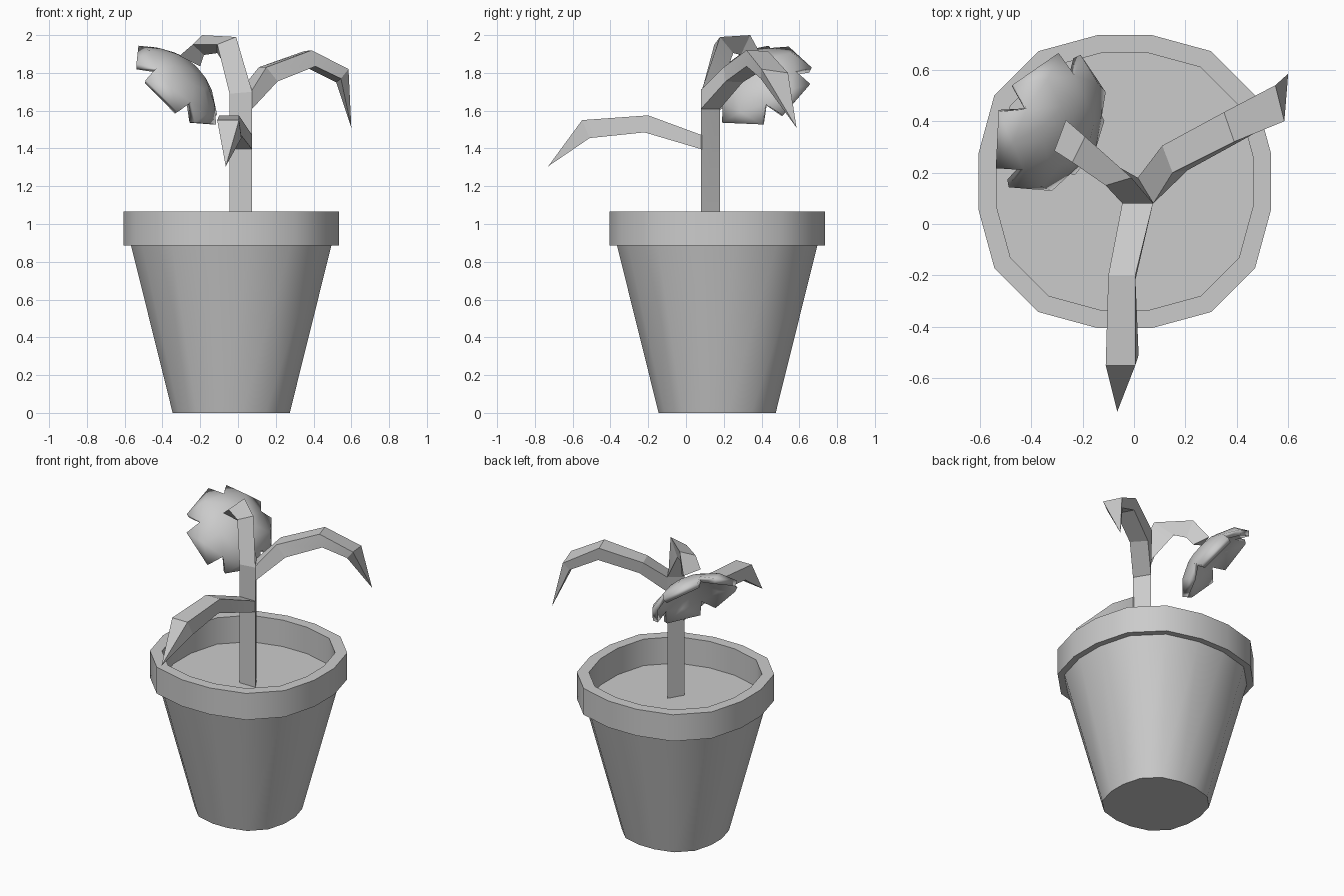
import bpy, bmesh, math
from mathutils import Vector

if "Cube" in bpy.data.objects:
    bpy.data.objects.remove(bpy.data.objects["Cube"])


def finish(name, bm, angle=30):
    bmesh.ops.recalc_face_normals(bm, faces=bm.faces[:])
    me = bpy.data.meshes.new(name)
    bm.to_mesh(me)
    bm.free()
    ob = bpy.data.objects.new(name, me)
    bpy.context.collection.objects.link(ob)
    bpy.ops.object.select_all(action='DESELECT')
    ob.select_set(True)
    bpy.context.view_layer.objects.active = ob
    bpy.ops.object.shade_smooth_by_angle(angle=math.radians(angle))
    return ob


def loft(name, sections, tip=None, angle=30):
    """Skin closed sections, cap the start, and end in a cap or a point."""
    bm = bmesh.new()
    rings = [[bm.verts.new(p) for p in s] for s in sections]
    n = len(rings[0])
    for a, b in zip(rings, rings[1:]):
        for i in range(n):
            j = (i + 1) % n
            bm.faces.new((a[i], a[j], b[j], b[i]))
    bm.faces.new(rings[0])
    if tip:
        t = bm.verts.new(tip)
        for i in range(n):
            bm.faces.new((rings[-1][i], rings[-1][(i + 1) % n], t))
    else:
        bm.faces.new(rings[-1])
    return finish(name, bm, angle)


# Pot with rim and soil: one sixteen-sided profile
quarter = [(1, -.186), (1, .186), (.89, .59), (.59, .89)]
outline = []
for k in range(4):
    for x, y in quarter:
        for _ in range(k):
            x, y = -y, x
        outline.append((x, y))


def pot_ring(r, z):
    return [(-.036 + r * x, .165 + r * y, z) for x, y in outline]


loft("pot", [pot_ring(r, z) for r, z in [
    (.31, 0), (.53, .885), (.57, .885), (.57, 1.065), (.5, 1.065), (.5, .885)]])

# Three-sided stem that bends over to the flower
loft("stem", [
    [(-.045, .08, .88), (.075, .08, .88), (.015, .18, .88)],
    [(-.045, .08, 1.69), (.075, .08, 1.70), (.015, .18, 1.71)],
    [(-.11, .15, 1.95), (-.01, .18, 1.99), (-.11, .25, 1.905)],
    [(-.24, .24, 1.95), (-.19, .34, 2.0), (-.18, .29, 1.895)],
    [(-.31, .285, 1.89), (-.265, .405, 1.88), (-.20, .33, 1.835)]], angle=15)

# Leaves: four-sided sections (two upper, two lower corners) ending in a point
loft("front_leaf", [
    [(-.045, .085, 1.47), (.075, .085, 1.47), (.075, .085, 1.395), (-.045, .085, 1.395)],
    [(-.10, -.20, 1.575), (.005, -.20, 1.575), (.005, -.22, 1.485), (-.09, -.22, 1.485)],
    [(-.11, -.55, 1.55), (.005, -.55, 1.55), (.018, -.51, 1.455), (-.09, -.51, 1.455)]],
    tip=(-.065, -.73, 1.305), angle=15)
loft("right_leaf", [
    [(.015, .18, 1.71), (.075, .08, 1.71), (.075, .08, 1.61), (.015, .18, 1.61)],
    [(.11, .305, 1.83), (.15, .20, 1.83), (.21, .21, 1.755), (.14, .30, 1.75)],
    [(.35, .435, 1.915), (.39, .32, 1.92), (.41, .32, 1.835), (.36, .43, 1.83)],
    [(.55, .54, 1.80), (.585, .40, 1.82), (.545, .395, 1.77), (.52, .51, 1.75)]],
    tip=(.60, .585, 1.51), angle=15)

# Flower head: a shallow dome with five curled petals, facing down and away
centre = Vector((-.31, .38, 1.75))
n = Vector((.66, -.33, .68)).normalized()
u = Vector((.12, -.10, -.17))
u = (u - n * u.dot(n)).normalized()
v = n.cross(u)
bm = bmesh.new()


def petal_vert(deg, r, h):
    a = math.radians(deg + 6)
    return bm.verts.new(centre + (u * math.cos(a) + v * math.sin(a)) * r + n * h)


apex = petal_vert(0, 0, .10)
inner = [petal_vert(36 * i, .13, .085) for i in range(10)]
outer = [petal_vert(36 * i, .22 if i % 2 else .24, .03) for i in range(10)]
for i in range(10):
    j = (i + 1) % 10
    bm.faces.new((apex, inner[i], inner[j]))
    bm.faces.new((inner[i], outer[i], outer[j], inner[j]))
for i in range(0, 10, 2):
    left, right = [petal_vert(36 * i + d, .295, -.03) for d in (-24, 24)]
    bm.faces.new((outer[i - 1], left, outer[i]))
    bm.faces.new((left, right, outer[i]))
    bm.faces.new((right, outer[i + 1], outer[i]))
flower = finish("flower_head", bm, 50)
solid = flower.modifiers.new("thickness", 'SOLIDIFY')
solid.thickness = .035
solid.offset = -1
